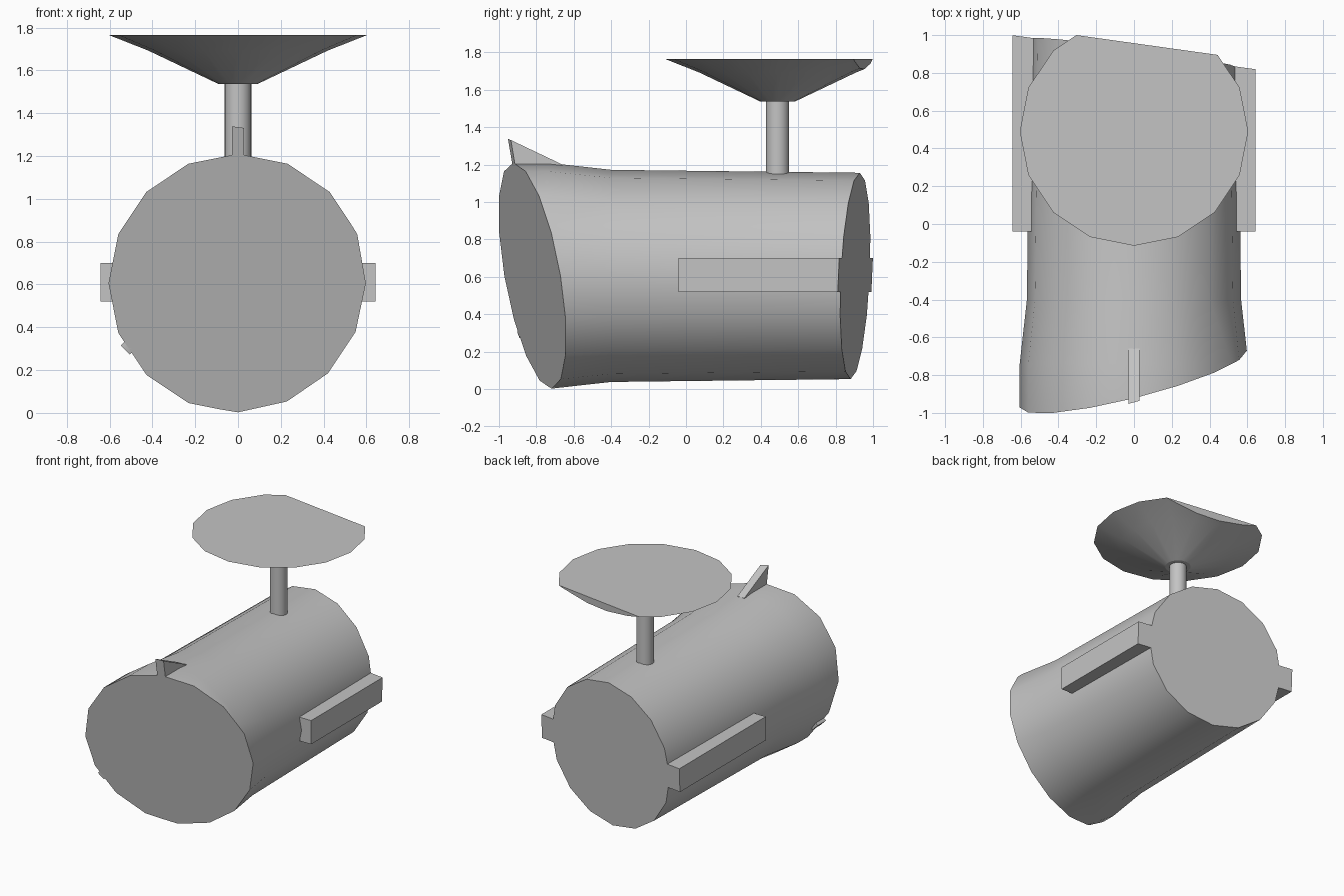
import bpy, bmesh, math
from mathutils import Vector, Matrix

cube = bpy.data.objects.get("Cube")
if cube:
    bpy.data.objects.remove(cube, do_unlink=True)

grey = bpy.data.materials.new("grey")
grey.use_nodes = True
grey.diffuse_color = (0.55, 0.55, 0.55, 1)
grey.node_tree.nodes["Principled BSDF"].inputs["Base Color"].default_value = (0.55, 0.55, 0.55, 1)

AXIS_Z = 0.605
# Slanted end planes: (point, outward normal)
FRONT = (Vector((0, -0.82, AXIS_Z)), Vector((0.25, -1, -0.17)))
BACK = (Vector((0, 0.905, AXIS_Z)), Vector((0.14, 1, -0.045)))


def finish(name, bm, cuts=()):
    """Trim by the end planes, cap the cuts and make the object."""
    for point, normal in cuts:
        geom = bm.verts[:] + bm.edges[:] + bm.faces[:]
        cut = bmesh.ops.bisect_plane(bm, geom=geom, plane_co=point, plane_no=normal,
                                     clear_outer=True)["geom_cut"]
        edges = [e for e in cut if isinstance(e, bmesh.types.BMEdge)]
        if edges:
            bmesh.ops.contextual_create(bm, geom=edges)
    bmesh.ops.recalc_face_normals(bm, faces=bm.faces[:])
    mesh = bpy.data.meshes.new(name)
    bm.to_mesh(mesh)
    bm.free()
    mesh.materials.append(grey)
    obj = bpy.data.objects.new(name, mesh)
    bpy.context.collection.objects.link(obj)
    bpy.ops.object.select_all(action='DESELECT')
    obj.select_set(True)
    bpy.context.view_layer.objects.active = obj
    bpy.ops.object.shade_smooth_by_angle(angle=math.radians(24))
    return obj


def lathe(profile, matrix, sides=16):
    """Closed solid of revolution from (radius, height) pairs."""
    bm = bmesh.new()
    rings = []
    for r, h in profile:
        angles = [math.tau * i / sides for i in range(sides)]
        rings.append([bm.verts.new(matrix @ Vector((r * math.cos(a), r * math.sin(a), h)))
                      for a in angles])
    for low, high in zip(rings, rings[1:]):
        for i in range(sides):
            j = (i + 1) % sides
            bm.faces.new((low[i], low[j], high[j], high[i]))
    bm.faces.new(rings[0])
    bm.faces.new(rings[-1])
    return bm


def box(low, high):
    bm = bmesh.new()
    low, high = Vector(low), Vector(high)
    size = high - low
    bmesh.ops.create_cube(bm, size=1, matrix=Matrix.Translation((low + high) / 2)
                          @ Matrix.Diagonal((*size, 1)))
    return bm


# Barrel, flared at the front and cut at a slant at both ends
along_y = Matrix.Translation((0, 0, AXIS_Z)) @ Matrix.Rotation(-math.pi / 2, 4, 'X')
barrel = lathe([(0.605, -1.2), (0.605, -0.74), (0.567, -0.4), (0.548, 1.2)], along_y)
finish("barrel", barrel, (FRONT, BACK))

# Side rails, ending on the back slant
for side, x in (("left", 0.572), ("right", -0.572)):
    rail = box((x - 0.071, -0.04, 0.52), (x + 0.071, 1.2, 0.70))
    finish(side + "_rail", rail, (BACK,))

# Post and dish
finish("post", lathe([(0.062, 1.1), (0.062, 1.56)], Matrix.Translation((0, 0.49, 0))))
dish = lathe([(0.092, 1.537), (0.42, 1.693), (0.605, 1.766)], Matrix.Translation((0, 0.49, 0)))
finish("dish", dish, (BACK,))

# Front sight: a thin wedge, flush with the front slant
sight = bmesh.new()
outline = [(-1.05, 1.15), (-1.05, 1.385), (-0.944, 1.335), (-0.66, 1.2), (-0.66, 1.15)]
face = sight.faces.new([sight.verts.new((-0.029, y, z)) for y, z in outline])
grown = bmesh.ops.extrude_face_region(sight, geom=[face])["geom"]
bmesh.ops.translate(sight, vec=(0.058, 0, 0),
                    verts=[v for v in grown if isinstance(v, bmesh.types.BMVert)])
finish("front_sight", sight, (FRONT,))

# Small nub on the lower front rim
nub = box((-0.03, -0.9, -0.03), (0.03, -0.8, 0.03))
bmesh.ops.transform(nub, verts=nub.verts[:], matrix=Matrix.Translation((-0.505, 0, 0.315))
                    @ Matrix.Rotation(math.radians(45), 4, 'Y'))
finish("rim_nub", nub, (FRONT,))
